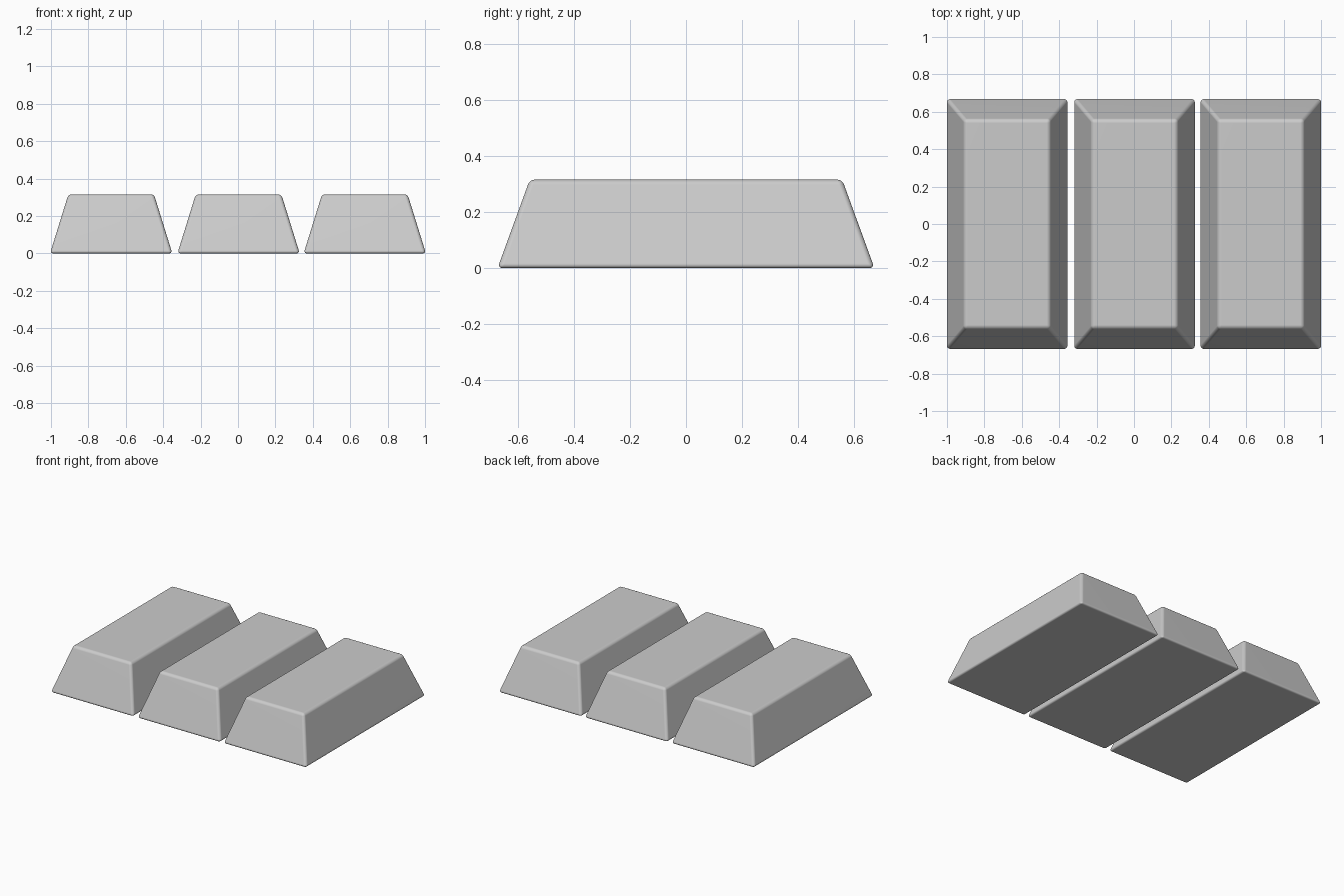
import bpy, bmesh

if "Cube" in bpy.data.objects:
    bpy.data.objects.remove(bpy.data.objects["Cube"])

HEIGHT = 0.316
BASE = (0.327, 0.673)   # half sizes at the bottom, before rounding
TOP = (0.229, 0.558)    # half sizes at the top


def make_bar(name, x):
    # tapered block
    bm = bmesh.new()
    bmesh.ops.create_cube(bm, size=2)
    for v in bm.verts:
        half = TOP if v.co.z > 0 else BASE
        v.co.x *= half[0]
        v.co.y *= half[1]
        v.co.z = HEIGHT if v.co.z > 0 else 0
    # softly rounded edges
    bmesh.ops.bevel(bm, geom=bm.edges[:], offset=0.018, offset_type='OFFSET',
                    segments=4, profile=0.5, affect='EDGES')
    for f in bm.faces:
        f.smooth = True
    mesh = bpy.data.meshes.new(name)
    bm.to_mesh(mesh)
    bm.free()
    obj = bpy.data.objects.new(name, mesh)
    obj.location.x = x
    bpy.context.collection.objects.link(obj)
    # keep the large faces flat in shading
    normals = obj.modifiers.new("flat_faces", 'WEIGHTED_NORMAL')
    normals.keep_sharp = True


# three ingots side by side
for name, x in (("left_bar", -0.678), ("middle_bar", 0.003), ("right_bar", 0.678)):
    make_bar(name, x)
